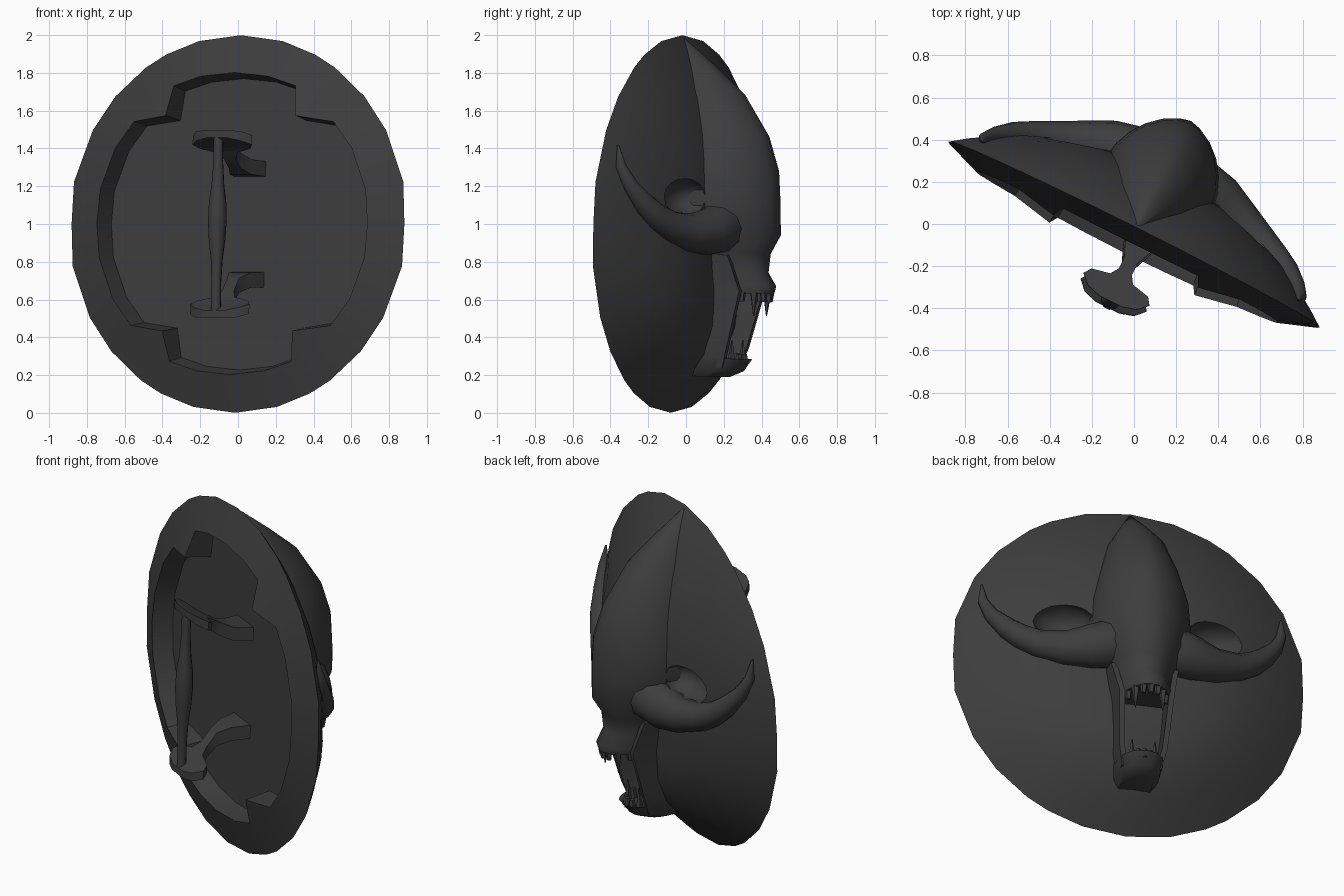
import bpy, bmesh, math
from mathutils import Matrix, Vector

if "Cube" in bpy.data.objects:
    bpy.data.objects.remove(bpy.data.objects["Cube"])

# Shield is authored facing +y, then tilted and turned into its final pose
POSE = (Matrix.Translation((0, -0.05, 1)) @ Matrix.Rotation(math.radians(-26.57), 4, 'Z')
        @ Matrix.Rotation(math.radians(-2), 4, 'X') @ Matrix.Translation((0, 0, -1)))
iron = bpy.data.materials.new("dark_iron")
iron.diffuse_color = (0.047, 0.047, 0.047, 1)
iron.use_nodes = True
iron.node_tree.nodes["Principled BSDF"].inputs["Base Color"].default_value = iron.diffuse_color


def finish(name, bm, angle=40):
    bmesh.ops.recalc_face_normals(bm, faces=bm.faces)
    bm.transform(POSE)
    me = bpy.data.meshes.new(name)
    bm.to_mesh(me)
    bm.free()
    ob = bpy.data.objects.new(name, me)
    bpy.context.collection.objects.link(ob)
    me.materials.append(iron)
    smooth(ob, angle)
    return ob


def smooth(ob, angle):
    bpy.ops.object.select_all(action='DESELECT')
    ob.select_set(True)
    bpy.context.view_layer.objects.active = ob
    bpy.ops.object.shade_smooth_by_angle(angle=math.radians(angle))


def loft(bm, rings, caps=True):
    rows = [[bm.verts.new(p) for p in r] for r in rings]
    n = len(rows[0])
    for a, b in zip(rows, rows[1:]):
        for i in range(n):
            j = (i + 1) % n
            bm.faces.new((a[i], a[j], b[j], b[i]))
    if caps:
        bm.faces.new(rows[0])
        bm.faces.new(rows[-1])


def arch(z, a, b, c, power=2.0, n=12):
    # Arched section: half width a, base depth b, crest depth c
    e = 2 / power
    base = min(b, 0.1)
    pts = [(a, base, z)]
    for i in range(n + 1):
        t = math.pi * i / n
        x, y = math.cos(t), math.sin(t)
        pts.append((a * math.copysign(abs(x) ** e, x), b + (c - b) * abs(y) ** e, z))
    return pts + [(-a, base, z)]


def tube(bm, path, radii, n=10):
    pts = [Vector(p) for p in path]
    rings = []
    for i, p in enumerate(pts):
        t = (pts[min(i + 1, len(pts) - 1)] - pts[max(i - 1, 0)]).normalized()
        side = t.cross(Vector((0, 1, 0))).normalized()
        up = side.cross(t)
        rings.append([p + radii[i] * (side * math.cos(k * math.tau / n) + up * math.sin(k * math.tau / n))
                      for k in range(n)])
    loft(bm, rings)


# Shield body: domed outside with a fuller lower half, sloping rim, notched recess inside
quarter = [(.8, 0), (.785, .18), (.7, .4), (.59, .54), (.385, .57), (.36, .73), (.2, .78), (0, .80)]
half = quarter + [(-x, z) for x, z in quarter[-2::-1]]
outline = half + [(x, -z) for x, z in half[-2:0:-1]]


def circle(r, w, bulge):
    ring = []
    for x, z in outline:
        d = math.hypot(x, z)
        k = r * (.985 if abs(z) < .01 else 1)  # flattened left and right edges
        ring.append((k * x / d, w + bulge * max(0, -z / d), 1 + k * z / d))
    return ring


bm = bmesh.new()
floor = [(x * .965, .045, 1 + z * .965) for x, z in outline]
lip = [(x, -.35 * (1 - math.hypot(x, z)), 1 + z) for x, z in outline]
dome = [(1, 0, 0), (.93, .05, .015), (.84, .105, .04), (.7, .18, .075), (.55, .24, .07),
        (.4, .285, .035), (.25, .31, 0), (.1, .325, 0)]
loft(bm, [floor, lip] + [circle(*d) for d in dome])
shield = finish("shield_body", bm)

# Pockets sunk into the dome above each horn
for s in (-1, 1):
    bm = bmesh.new()
    bmesh.ops.create_uvsphere(bm, u_segments=14, v_segments=8, radius=1)
    bm.transform(Matrix.Translation((s * .43, .26, 1.15)) @ Matrix.Diagonal((.175, .12, .1, 1)))
    cutter = finish("pocket_cutter", bm)
    cutter.hide_render = True
    cutter.hide_set(True)
    mod = shield.modifiers.new("pocket", 'BOOLEAN')
    mod.operation = 'DIFFERENCE'
    mod.solver = 'EXACT'
    mod.object = cutter
    bpy.context.view_layer.objects.active = shield
    bpy.ops.object.modifier_apply(modifier=mod.name)
    bpy.data.objects.remove(cutter)
smooth(shield, 40)

# Beast head: crest, brow, muzzle, upper lip
bm = bmesh.new()
head = [(1.98, .01, 0, .02), (1.85, .08, .09, .19), (1.7, .16, .17, .37), (1.48, .22, .25, .52),
        (1.3, .265, .28, .58), (1.12, .28, .28, .595), (.96, .25, .27, .605), (.86, .2, .24, .545),
        (.76, .17, .22, .54), (.69, .17, .22, .59), (.65, .16, .22, .58)]
loft(bm, [arch(*s, power=1.75 if s[0] > .9 else 2.1) for s in head])
finish("beast_head", bm, 50)

# Lower jaw
bm = bmesh.new()
loft(bm, [arch(z, a, b, c, 2.6) for z, a, b, c in
          [(.2, .09, .17, .33), (.235, .12, .19, .41), (.3, .135, .2, .455), (.27, .105, .2, .415)]])
finish("lower_jaw", bm)

# Cheek walls framing the open mouth
for s in (-1, 1):
    bm = bmesh.new()
    loft(bm, [[(s * (a + .02), .12, z), (s * a, f, z), (s * (a - .03), f, z), (s * (a - .03), .12, z)]
              for z, a, f in [(.85, .19, .4), (.66, .155, .46), (.5, .145, .42), (.36, .135, .385), (.25, .11, .35)]])
    finish("cheek", bm)

# Horns hugging the dome, sweeping out and up
for s in (-1, 1):
    bm = bmesh.new()
    path = [(.06, .33, 1.02), (.17, .34, .995), (.29, .325, .97), (.42, .285, .965), (.56, .235, 1.0),
            (.65, .2, 1.05), (.72, .168, 1.11), (.8, .118, 1.21), (.84, .08, 1.31), (.842, .06, 1.42)]
    tube(bm, [(s * x, y, z) for x, y, z in path], [.13, .14, .125, .1, .08, .07, .06, .042, .028, .005], 12)
    finish("horn", bm, 60)

# Teeth: small incisors and long fangs along both jaws
for label, z0, direction, a, b, c in (("upper", .66, -1, .13, .3, .56), ("lower", .27, 1, .11, .22, .42)):
    bm = bmesh.new()
    for i in range(7):
        t = math.radians(36 + 18 * i)
        fang = i in (1, 5)
        length, r = (.13, .024) if fang else (.055, .022)
        pos = (a * math.cos(t), b + (c - b) * math.sin(t), z0 + direction * length / 2)
        flip = Matrix.Identity(4) if direction > 0 else Matrix.Rotation(math.pi, 4, 'X')
        bmesh.ops.create_cone(bm, cap_ends=True, segments=5, radius1=r, radius2=.003 if fang else .014,
                              depth=length, matrix=Matrix.Translation(pos) @ flip)
    finish(label + "_teeth", bm, 30)

# Grip bar
bm = bmesh.new()
tube(bm, [(.04, -.325, z) for z in (.53, .68, .8, .9, 1.0, 1.1, 1.2, 1.32, 1.45)],
     [.026, .026, .032, .044, .05, .047, .034, .026, .026], 10)
finish("grip_bar", bm)

# Brackets: flared foot, narrow neck, wide end plate; mirrored top and bottom
for s in (-1, 1):
    bm = bmesh.new()
    # depth, height from centre, half width, half thickness
    strip = [(.1, .29, .11, .04), (-.06, .3, .065, .04), (-.13, .33, .035, .04), (-.19, .37, .035, .035),
             (-.23, .40, .06, .03), (-.25, .415, .15, .025), (-.285, .435, .175, .025),
             (-.33, .455, .13, .025), (-.35, .465, .06, .02)]
    drop = .025 if s < 0 else 0
    loft(bm, [[(.042 + x * h, w, 1 + s * (z + (drop if w < -.15 else 0)) + k * d)
               for x, k in ((-1, -1), (1, -1), (1, 1), (-1, 1))] for w, z, h, d in strip])
    finish("grip_bracket", bm, 35)
